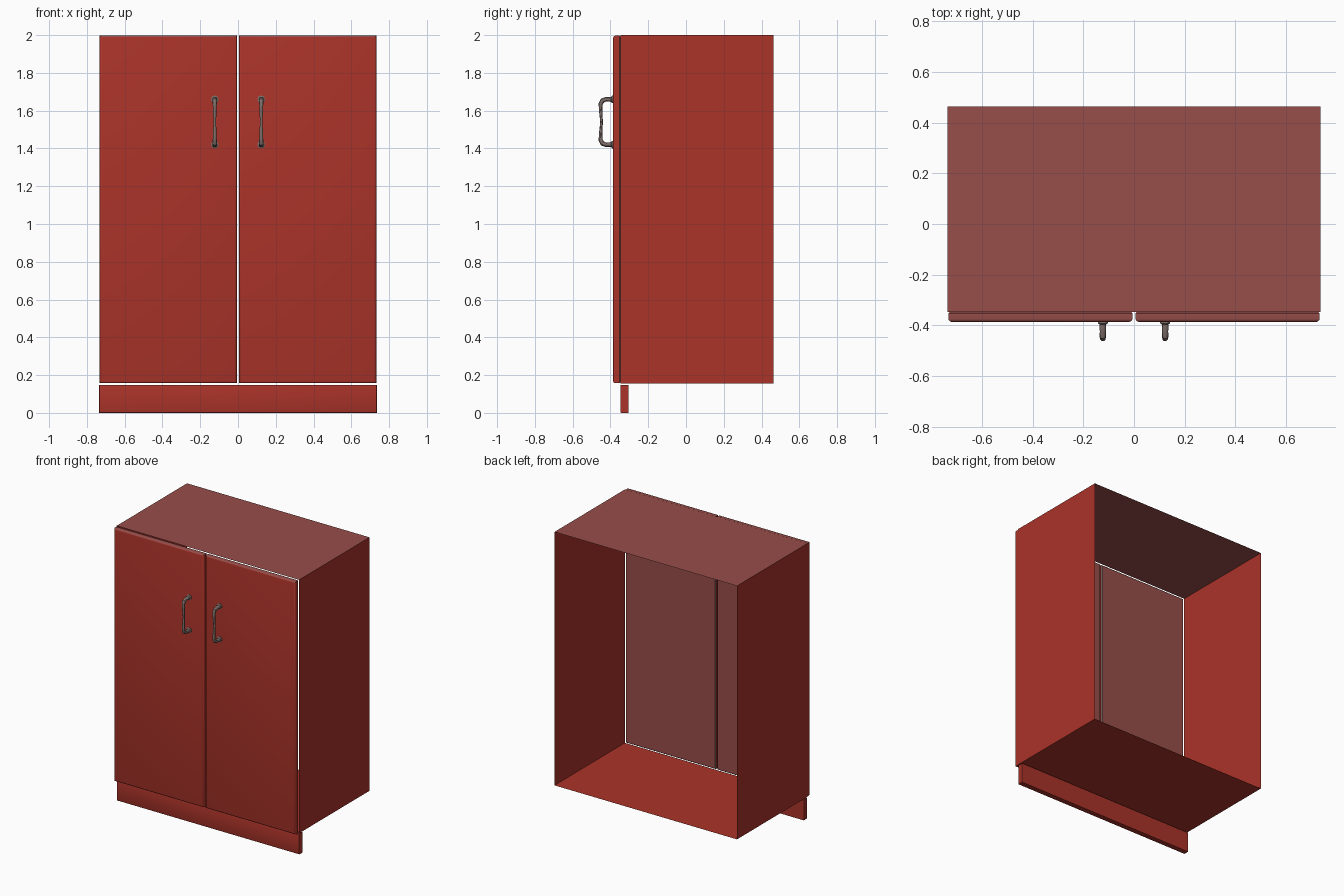
import bpy, bmesh

if "Cube" in bpy.data.objects:
    bpy.data.objects.remove(bpy.data.objects["Cube"])

def material(name, rgb):
    m = bpy.data.materials.new(name)
    m.diffuse_color = (*rgb, 1)
    m.use_nodes = True
    m.node_tree.nodes["Principled BSDF"].inputs["Base Color"].default_value = m.diffuse_color
    return m

RED = material("red paint", (0.40, 0.033, 0.022))
BROWN = material("dusty red", (0.31, 0.075, 0.068))
GREY = material("grey metal", (0.21, 0.16, 0.145))

W, FRONT, BACK, LOW, TOP = 0.735, -0.347, 0.463, 0.155, 2.0

def make_object(name, bm, mats):
    me = bpy.data.meshes.new(name)
    bm.to_mesh(me)
    bm.free()
    for m in mats:
        me.materials.append(m)
    ob = bpy.data.objects.new(name, me)
    bpy.context.collection.objects.link(ob)
    return ob

def smooth(ob):
    bpy.ops.object.select_all(action='DESELECT')
    bpy.context.view_layer.objects.active = ob
    ob.select_set(True)
    bpy.ops.object.shade_smooth_by_angle()

def box(x0, x1, y0, y1, z0, z1):
    bm = bmesh.new()
    bmesh.ops.create_cube(bm, size=1)
    for v in bm.verts:
        v.co = (x1 if v.co.x > 0 else x0, y1 if v.co.y > 0 else y0,
                z1 if v.co.z > 0 else z0)
    return bm

def bevel_edges(bm, y, width, segments):
    # round the rim of the face lying at depth y
    edges = [e for e in bm.edges if all(abs(v.co.y - y) < 1e-5 for v in e.verts)]
    bmesh.ops.bevel(bm, geom=edges, offset=width, segments=segments,
                    profile=0.5, affect='EDGES')

# carcass: thin sheet box, open at front and back
bm = box(-W, W, FRONT, BACK, LOW, TOP)
bm.normal_update()
bmesh.ops.delete(bm, geom=[f for f in bm.faces if abs(f.normal.y) > 0.9],
                 context='FACES_ONLY')
for f in bm.faces:
    f.material_index = 1 if f.normal.z > 0.9 else 0
make_object("cabinet_body", bm, [RED, BROWN])

# plinth board under the front
bm = box(-W, W, FRONT, -0.305, 0, 0.148)
bevel_edges(bm, FRONT, 0.005, 2)
smooth(make_object("plinth", bm, [RED]))

# handle profile: depth, height, radius; lower half mirrors the upper
half = [(-0.380, 1.66, 0.020), (-0.392, 1.66, 0.020), (-0.396, 1.66, 0.013),
        (-0.425, 1.66, 0.012), (-0.443, 1.653, 0.013), (-0.452, 1.635, 0.011),
        (-0.452, 1.605, 0.009), (-0.447, 1.54, 0.007)]
path = half + [(y, 3.08 - z, r) for y, z, r in reversed(half[:-1])]

for side, sign in (("left", -1), ("right", 1)):
    # door with rounded front rim and slim grey rear rim
    xs = sorted((sign * 0.006, sign * 0.732))
    bm = box(xs[0], xs[1], -0.386, FRONT - 0.001, LOW + 0.002, 1.997)
    bevel_edges(bm, -0.386, 0.012, 3)
    bevel_edges(bm, FRONT - 0.001, 0.005, 1)
    bm.normal_update()
    for f in bm.faces:
        n = f.normal
        if n.y > 0.9 or n.z > 0.6:
            f.material_index = 1
        elif n.y > 0.3:
            f.material_index = 2
    smooth(make_object(side + "_door", bm, [RED, BROWN, GREY]))

    # pull handle swept along the path
    cu = bpy.data.curves.new(side + "_handle", 'CURVE')
    cu.dimensions = '3D'
    cu.bevel_depth = 1.0
    cu.bevel_resolution = 4
    cu.use_fill_caps = True
    sp = cu.splines.new('POLY')
    sp.points.add(len(path) - 1)
    for p, (y, z, r) in zip(sp.points, path):
        p.co = (sign * 0.123, y, z, 1)
        p.radius = r
    cu.materials.append(GREY)
    ob = bpy.data.objects.new(side + "_handle", cu)
    bpy.context.collection.objects.link(ob)
    bpy.ops.object.select_all(action='DESELECT')
    bpy.context.view_layer.objects.active = ob
    ob.select_set(True)
    bpy.ops.object.convert(target='MESH')
    smooth(bpy.context.view_layer.objects.active)
